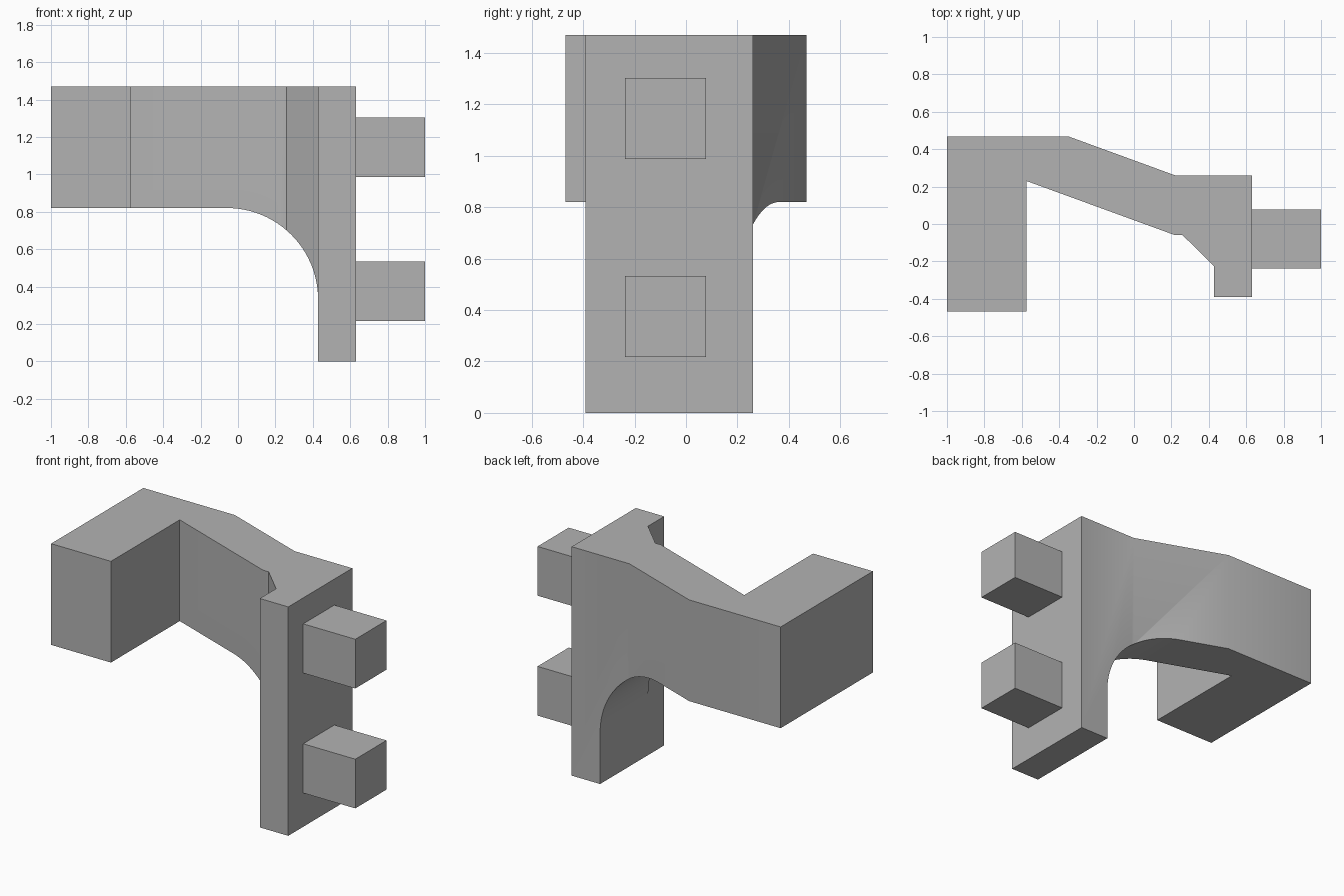
import bpy, bmesh
from math import sin, cos, pi
from mathutils import Vector

cube = bpy.data.objects.get("Cube")
if cube:
    bpy.data.objects.remove(cube, do_unlink=True)

grey = bpy.data.materials.new("matte_grey")
grey.use_nodes = True
colour = (0.45, 0.45, 0.45, 1)
grey.diffuse_color = colour
grey.node_tree.nodes["Principled BSDF"].inputs["Base Color"].default_value = colour


def prism(name, points, depth):
    """Extrude a closed outline of 3D points along the depth vector."""
    bm = bmesh.new()
    face = bm.faces.new([bm.verts.new(p) for p in points])
    extruded = bmesh.ops.extrude_face_region(bm, geom=[face])["geom"]
    bmesh.ops.translate(bm, vec=Vector(depth),
                        verts=[v for v in extruded if isinstance(v, bmesh.types.BMVert)])
    bmesh.ops.recalc_face_normals(bm, faces=bm.faces)
    mesh = bpy.data.meshes.new(name)
    bm.to_mesh(mesh)
    bm.free()
    mesh.materials.append(grey)
    obj = bpy.data.objects.new(name, mesh)
    bpy.context.collection.objects.link(obj)
    return obj


# Bracket body: plan outline with hooked arm, bent web and mounting plate
plan = [(-1, -0.468), (-0.575, -0.468), (-0.575, 0.23), (0.22, -0.06),
        (0.26, -0.06), (0.428, -0.225), (0.428, -0.39), (0.63, -0.39),
        (0.63, 0.26), (0.22, 0.26), (-0.35, 0.468), (-1, 0.468)]
body = prism("bracket_body", [(x, y, 0) for x, y in plan], (0, 0, 1.47))

# Space under the arm, with a rounded inner corner
radius, steps = 0.488, 24
arc = [(-0.06 + radius * cos(a), 0.332 + radius * sin(a))
       for a in (pi / 2 * i / steps for i in range(steps + 1))]
under = [(-2, -1), (0.428, -1)] + arc + [(-2, 0.82)]
cutter = prism("underside_cutter", [(x, -2, z) for x, z in under], (0, 4, 0))
cutter.hide_render = True

cut = body.modifiers.new("underside", "BOOLEAN")
cut.operation, cut.solver, cut.object = "DIFFERENCE", "EXACT", cutter
bpy.context.view_layer.objects.active = body
body.select_set(True)
bpy.ops.object.modifier_apply(modifier=cut.name)
bpy.data.objects.remove(cutter, do_unlink=True)
bpy.ops.object.shade_smooth_by_angle(angle=pi / 6)

# Square mounting pegs on the plate
for name, z in (("lower_peg", 0.217), ("upper_peg", 0.987)):
    square = [(0.63, -0.238, z), (0.63, 0.078, z),
              (0.63, 0.078, z + 0.316), (0.63, -0.238, z + 0.316)]
    prism(name, square, (0.37, 0, 0))
